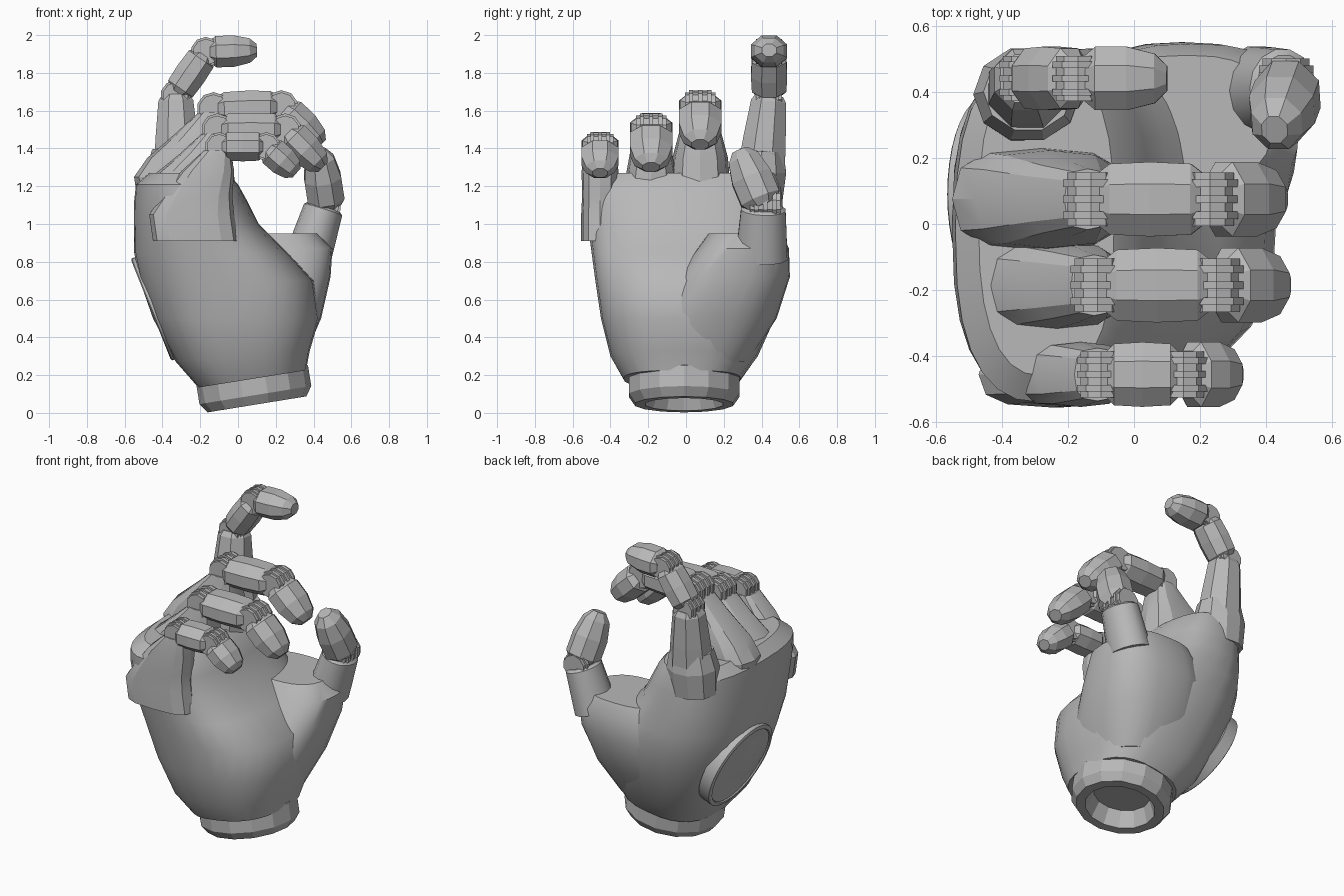
import bpy, bmesh, math
from mathutils import Vector, Matrix

cube = bpy.data.objects.get("Cube")
if cube:
    bpy.data.objects.remove(cube, do_unlink=True)

grey = bpy.data.materials.new("mid_grey")
grey.use_nodes = True
COLOUR = (0.48, 0.48, 0.48, 1)
grey.diffuse_color = COLOUR
grey.node_tree.nodes["Principled BSDF"].inputs["Base Color"].default_value = COLOUR


def finish(name, bm, smooth=None):
    bmesh.ops.recalc_face_normals(bm, faces=bm.faces)
    mesh = bpy.data.meshes.new(name)
    bm.to_mesh(mesh)
    bm.free()
    mesh.materials.append(grey)
    obj = bpy.data.objects.new(name, mesh)
    bpy.context.collection.objects.link(obj)
    if smooth:
        bpy.ops.object.select_all(action='DESELECT')
        obj.select_set(True)
        bpy.context.view_layer.objects.active = obj
        bpy.ops.object.shade_smooth_by_angle(angle=math.radians(smooth))
    return obj


def loft(name, rings, smooth=None):
    """Skin a list of equally sized point rings and cap both ends."""
    bm = bmesh.new()
    loops = [[bm.verts.new(p) for p in ring] for ring in rings]
    n = len(loops[0])
    for a, b in zip(loops, loops[1:]):
        for i in range(n):
            j = (i + 1) % n
            bm.faces.new((a[i], a[j], b[j], b[i]))
    bm.faces.new(loops[0][::-1])
    bm.faces.new(loops[-1])
    return finish(name, bm, smooth)


def body(name, sections, power, sides=28, smooth=35):
    """Sections are (z, x0, x1, y0, y1, tilt) rounded rectangles."""
    rings = []
    for z, x0, x1, y0, y1, tilt in sections:
        ring = []
        for i in range(sides):
            a = 2 * math.pi * i / sides
            c, s = math.cos(a), math.sin(a)
            u = math.copysign(abs(c) ** (2 / power), c) * (x1 - x0) / 2
            v = math.copysign(abs(s) ** (2 / power), s) * (y1 - y0) / 2
            ring.append(((x0 + x1) / 2 + u, (y0 + y1) / 2 + v, z + tilt * u))
        rings.append(ring)
    return loft(name, rings, smooth)


def segment(name, start, end, half_w, half_h, profile, sides=8, smooth=None):
    """Faceted finger bone; profile is (position along, scale)."""
    start, end = Vector(start), Vector(end)
    axis = (end - start).normalized()
    side = Vector((0, 1, 0))
    side = (side - axis * side.dot(axis)).normalized()
    up = axis.cross(side)
    rings = []
    for t, k in profile:
        centre = start.lerp(end, t)
        angles = [2 * math.pi * (i + 0.5) / sides for i in range(sides)]
        rings.append([centre + 1.06 * k * (side * half_w * math.cos(a)
                      + up * half_h * math.sin(a)) for a in angles])
    return loft(name, rings, smooth)


def joint(name, centre, radius, width):
    """Hinge pin with raised ribs."""
    bm = bmesh.new()
    turn = Matrix.Rotation(math.pi / 2, 4, 'X')
    parts = [(0, width, radius)] + [(o * width, width * 0.14, radius * 1.16)
                                    for o in (-0.3, 0, 0.3)]
    for offset, depth, r in parts:
        place = Matrix.Translation(Vector(centre) + Vector((0, offset, 0))) @ turn
        bmesh.ops.create_cone(bm, cap_ends=True, segments=10, radius1=r,
                              radius2=r, depth=depth, matrix=place)
    return finish(name, bm)


# Palm and thumb mound
body("palm", [
    (0.18, -0.21, 0.36, -0.33, 0.29, 0.16),
    (0.30, -0.33, 0.38, -0.40, 0.38, 0.08),
    (0.50, -0.45, 0.43, -0.45, 0.47, 0),
    (0.70, -0.52, 0.40, -0.48, 0.53, 0),
    (0.85, -0.55, 0.26, -0.50, 0.53, 0),
    (1.00, -0.55, 0.11, -0.52, 0.52, 0),
    (1.12, -0.55, 0.05, -0.54, 0.51, 0),
    (1.21, -0.54, 0.00, -0.54, 0.50, 0),
    (1.27, -0.47, -0.06, -0.46, 0.48, 0)], 2.6)
body("thumb_mound", [
    (0.27, -0.10, 0.34, -0.20, 0.33, 0),
    (0.50, -0.20, 0.44, -0.20, 0.48, 0),
    (0.72, -0.20, 0.49, -0.05, 0.55, 0),
    (0.87, -0.15, 0.50, 0.06, 0.545, 0),
    (0.95, -0.10, 0.42, 0.12, 0.51, 0)], 2.6)

# Hollow wrist cuff
axis = Vector((-0.16, 0, 0.987))
across = Vector((0.987, 0, 0.16))
cuff = []
for t, r in [(0.2, 0.27), (0.16, 0.3), (0.05, 0.3), (0, 0.265),
             (0, 0.21), (0.05, 0.19), (0.1, 0.17)]:
    centre = Vector((0.1, -0.01, 0.045)) + axis * t
    cuff.append([centre + r * (across * math.cos(math.pi * i / 7)
                 + Vector((0, 1, 0)) * math.sin(math.pi * i / 7)) for i in range(14)])
loft("wrist_cuff", cuff)

# Round cover on the back of the hand, with a raised rim
outward = Vector((-0.93, 0, -0.37))
up = Vector((-0.37, 0, 0.93))
cover = []
for lift, r in [(-0.07, 0.29), (0.006, 0.29), (0.012, 0.28), (0.012, 0.265),
                (0.004, 0.26), (0.008, 0.12)]:
    centre = Vector((-0.45, 0.09, 0.55)) + outward * lift
    cover.append([centre + r * (up * math.cos(math.pi * i / 18)
                  + Vector((0, 1, 0)) * math.sin(math.pi * i / 18)) for i in range(36)])
loft("back_cover", cover, 30)

# Finger bones: y, half width, half height, then joint points (x, z)
MIDDLE = [(0.06, 0.7), (0.16, 0.95), (0.5, 1), (0.84, 0.95), (0.94, 0.7)]
TIP = [(0.08, 0.72), (0.2, 1), (0.55, 1), (0.86, 0.78), (1, 0.4)]
fingers = {
    "index": (0.44, 0.098, 0.085, [(-0.33, 1.68), (-0.17, 1.91), (0.1, 1.92)]),
    "middle": (0.075, 0.115, 0.093, [(-0.13, 1.61), (0.23, 1.62), (0.44, 1.42)]),
    "ring": (-0.185, 0.115, 0.09, [(-0.11, 1.5), (0.25, 1.5), (0.45, 1.3)]),
    "little": (-0.455, 0.1, 0.08, [(-0.1, 1.41), (0.15, 1.41), (0.31, 1.27)]),
}
for name, (y, w, h, path) in fingers.items():
    pts = [(x, y, z) for x, z in path]
    segment(f"{name}_finger_middle", pts[0], pts[1], w, h, MIDDLE)
    segment(f"{name}_finger_tip", pts[1], pts[2], w, h, TIP)
    for i in (0, 1):
        joint(f"{name}_finger_joint_{i + 1}", pts[i], h * 0.82, w * 1.4)

# Broad knuckles tapering from the back of the hand up to the first joints
for name, back, spread in (("middle", -0.55, 1.35), ("ring", -0.54, 1.25), ("little", -0.47, 1)):
    y, w, h, path = fingers[name]
    jx, jz = path[0]
    rows = [(jz - 0.5, back + 0.02, 0.0, spread), (jz - 0.36, back, -0.02, spread),
            (jz - 0.26, back + 0.07, -0.03, spread * 0.95),
            (jz - 0.13, jx - 0.2, jx + 0.08, 0.98),
            (jz - 0.02, jx - 0.08, jx + 0.06, 0.8)]
    body(f"{name}_knuckle", [(z, x0, x1, y - w * k, y + w * k, 0)
                             for z, x0, x1, k in rows], 2.8, 12, 20)

# Index finger base rising out of a collar
segment("index_collar", (-0.33, 0.38, 1.12), (-0.32, 0.4, 1.39), 0.135, 0.15,
        [(0, 0.95), (0.6, 1.02), (1, 0.85)], 10)
segment("index_finger_base", (-0.32, 0.4, 1.3), (-0.33, 0.44, 1.68), 0.115, 0.115,
        [(0, 1.1), (0.4, 1), (0.92, 0.82), (1, 0.65)])

# Thumb
segment("thumb_base", (0.37, 0.4, 0.82), (0.455, 0.41, 1.09), 0.12, 0.105,
        [(0, 1.1), (0.35, 1.05), (0.95, 0.95), (1, 0.8)], 14, 35)
joint("thumb_joint", (0.46, 0.42, 1.1), 0.075, 0.16)
segment("thumb_tip", (0.475, 0.42, 1.07), (0.425, 0.285, 1.39), 0.11, 0.1, TIP)
